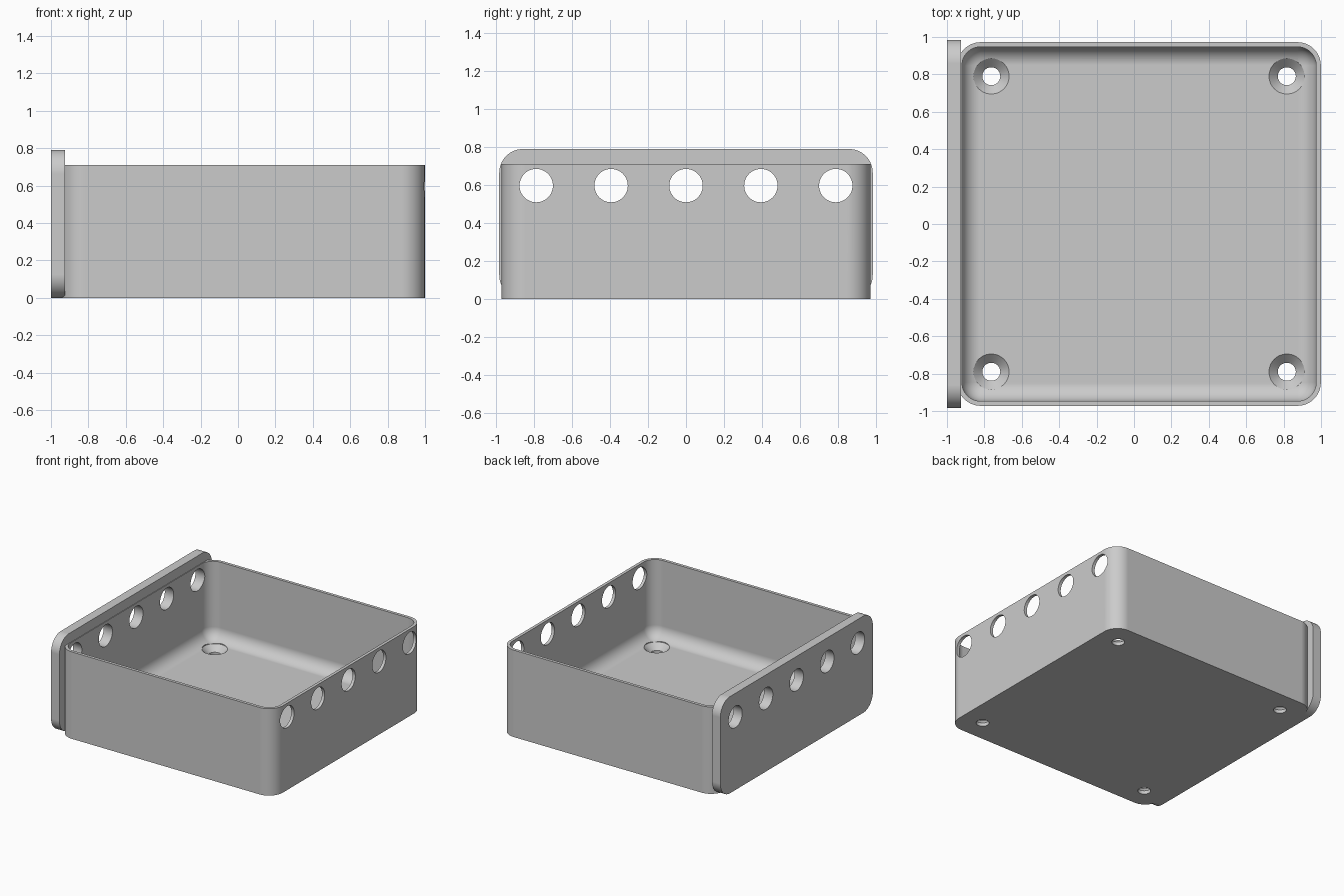
import bpy, bmesh
from math import sin, cos, pi, radians
from mathutils import Matrix, Vector

cube = bpy.data.objects.get("Cube")
if cube:
    bpy.data.objects.remove(cube, do_unlink=True)

SEG = 14                      # segments per rounded corner
CX, HALF = 0.027, 0.972       # tray centre and half width
CORNER, WALL = 0.125, 0.025
TRAY_H, FLOOR, FILLET = 0.71, 0.075, 0.1

grey = bpy.data.materials.new("plain grey")
grey.use_nodes = True
GREY = (0.6, 0.6, 0.6, 1)
grey.diffuse_color = GREY
grey.node_tree.nodes["Principled BSDF"].inputs["Base Color"].default_value = GREY


def rounded_rect(hx, hy, r):
    """Counter-clockwise outline of a rounded rectangle."""
    pts = []
    for k, (sx, sy) in enumerate([(1, 1), (-1, 1), (-1, -1), (1, -1)]):
        for i in range(SEG + 1):
            a = (k + i / SEG) * pi / 2
            pts.append((sx * (hx - r) + r * cos(a), sy * (hy - r) + r * sin(a)))
    return pts


def circle(r, n=48):
    return [(r * cos(2 * pi * i / n), r * sin(2 * pi * i / n)) for i in range(n)]


def loft(bm, sections, matrix):
    """Skin a stack of (outline, z) sections and cap both ends."""
    rings = [[bm.verts.new(matrix @ Vector((x, y, z))) for x, y in outline]
             for outline, z in sections]
    for a, b in zip(rings, rings[1:]):
        for i in range(len(a)):
            j = (i + 1) % len(a)
            bm.faces.new((a[i], a[j], b[j], b[i]))
    bm.faces.new(rings[0][::-1])
    bm.faces.new(rings[-1])


def finish(bm, name):
    bmesh.ops.recalc_face_normals(bm, faces=bm.faces)
    mesh = bpy.data.meshes.new(name)
    bm.to_mesh(mesh)
    bm.free()
    mesh.materials.append(grey)
    obj = bpy.data.objects.new(name, mesh)
    bpy.context.collection.objects.link(obj)
    return obj


# Open tray: outer wall, rim, inner wall and filleted floor in one skin
outer = rounded_rect(HALF, HALF, CORNER)
inner_half, inner_r = HALF - WALL, CORNER - WALL
sections = [(outer, 0), (outer, TRAY_H),
            (rounded_rect(inner_half, inner_half, inner_r), TRAY_H)]
for i in range(SEG + 1):
    a = i / SEG * pi / 2
    inset = FILLET * (1 - cos(a)) * 0.99
    h = inner_half - inset
    sections.append((rounded_rect(h, h, inner_r - inset),
                     FLOOR + FILLET * (1 - sin(a))))
bm = bmesh.new()
loft(bm, sections, Matrix.Translation((CX, 0, 0)))
tray = finish(bm, "tray")

# Upright mounting plate on the right side
PLATE_H = 0.79
bm = bmesh.new()
face = rounded_rect(PLATE_H / 2, 0.985, 0.125)
loft(bm, [(face, 0), (face, 0.075)],
     Matrix.Translation((-1, 0, PLATE_H / 2)) @ Matrix.Rotation(pi / 2, 4, "Y"))
plate = finish(bm, "mounting_plate")

# Cutter: row of side holes and four countersunk floor holes
bm = bmesh.new()
for i in range(-2, 3):
    loft(bm, [(circle(0.088), -1.2), (circle(0.088), 1.2)],
         Matrix.Translation((0, i * 0.395, 0.597)) @ Matrix.Rotation(pi / 2, 4, "Y"))
for sx in (-1, 1):
    for sy in (-1, 1):
        loft(bm, [(circle(0.048), -0.05), (circle(0.048), 0.028),
                  (circle(0.095), FLOOR), (circle(0.095), 0.2)],
             Matrix.Translation((CX + sx * 0.79, sy * 0.79, 0)))
cutter = finish(bm, "hole_cutter")
cutter.hide_render = True

for obj in (tray, plate):
    mod = obj.modifiers.new("holes", "BOOLEAN")
    mod.operation, mod.solver, mod.object = "DIFFERENCE", "EXACT", cutter
    bpy.ops.object.select_all(action="DESELECT")
    obj.select_set(True)
    bpy.context.view_layer.objects.active = obj
    bpy.ops.object.modifier_apply(modifier=mod.name)
    bpy.ops.object.shade_smooth_by_angle(angle=radians(30))
    weighted = obj.modifiers.new("flat_shading", "WEIGHTED_NORMAL")
    weighted.keep_sharp = True
bpy.data.objects.remove(cutter, do_unlink=True)
